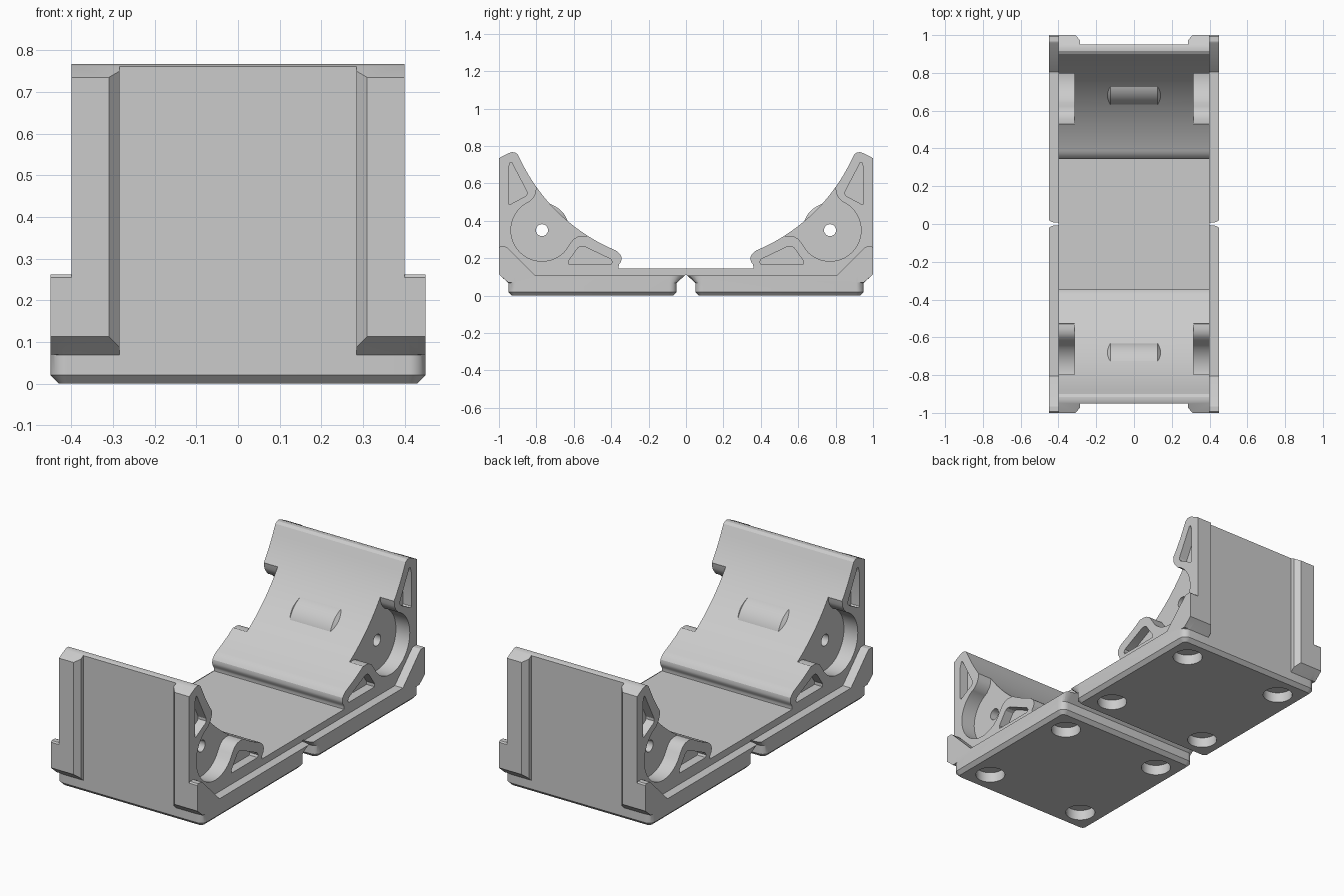
import bpy, bmesh
from math import sin, cos, pi, sqrt, radians

cube = bpy.data.objects.get("Cube")
if cube:
    bpy.data.objects.remove(cube, do_unlink=True)

GREY = (0.6, 0.6, 0.6, 1)
grey = bpy.data.materials.new("plain_grey")
grey.use_nodes = True
grey.diffuse_color = GREY
grey.node_tree.nodes["Principled BSDF"].inputs["Base Color"].default_value = GREY


def loft(name, rings):
    """Closed solid through matching rings of points."""
    bm = bmesh.new()
    loops = [[bm.verts.new(p) for p in ring] for ring in rings]
    n = len(loops[0])
    for a, b in zip(loops, loops[1:]):
        for i in range(n):
            j = (i + 1) % n
            bm.faces.new((a[i], a[j], b[j], b[i]))
    bm.faces.new(loops[0][::-1])
    bm.faces.new(loops[-1])
    if bm.calc_volume(signed=True) < 0:
        bmesh.ops.reverse_faces(bm, faces=bm.faces)
    mesh = bpy.data.meshes.new(name)
    bm.to_mesh(mesh)
    bm.free()
    ob = bpy.data.objects.new(name, mesh)
    bpy.context.collection.objects.link(ob)
    return ob


def prism_x(name, profile, x0, x1):
    return loft(name, [[(x, y, z) for y, z in profile] for x in (x0, x1)])


def prism_z(name, outline, z0, z1):
    return loft(name, [[(x, y, z) for x, y in outline] for z in (z0, z1)])


def arc(cy, cz, r, start, end, n):
    angles = [radians(start + (end - start) * i / n) for i in range(n)]
    return [(cy + r * cos(a), cz + r * sin(a)) for a in angles]


def bake(ob):
    bpy.context.view_layer.update()
    graph = bpy.context.evaluated_depsgraph_get()
    mesh = bpy.data.meshes.new_from_object(ob.evaluated_get(graph))
    ob.modifiers.clear()
    ob.data = mesh


def combine(target, tool, operation):
    """Boolean the tool into the target, then discard the tool."""
    mod = target.modifiers.new("cut", 'BOOLEAN')
    mod.operation, mod.object, mod.solver = operation, tool, 'EXACT'
    bake(target)
    bpy.data.objects.remove(tool, do_unlink=True)


def rounded_ring(h, r, z):
    """Rounded square centred on the foot, trimmed to the narrower width."""
    pts = []
    for k, (sx, sy) in enumerate(((1, 1), (-1, 1), (-1, -1), (1, -1))):
        for i in range(9):
            a = (k + i / 8) * pi / 2
            x = sx * (h - r) + r * cos(a)
            pts.append((max(-0.45, min(0.45, x)), 0.5 + sy * (h - r) + r * sin(a), z))
    return pts


# Cradle cross-section for one half, with the large concave bed
BED_Z, BED_R = 1.147, 0.98
bed = [(y, BED_Z - sqrt(BED_R ** 2 - y * y))
       for y in [0.375 + (0.886 - 0.375) * i / 40 for i in range(41)]]
profile = [(0, 0.113), (0.012, 0.105), (0.035, 0.09), (0.94, 0.09), (1, 0.116),
           (1, 0.735), (0.948, 0.762), (0.932, 0.767), (0.915, 0.766), (0.9, 0.756)]
profile += bed[::-1]
profile += [(0.358, 0.228), (0.347, 0.213), (0.344, 0.196), (0.348, 0.18),
            (0.357, 0.168), (0.36, 0.158), (0.36, 0.145), (0, 0.145)]
cradle = prism_x("cradle", profile, -0.4, 0.4)

# Roller pockets and triangular lightening pockets on both sides
HUB_Y, HUB_Z = 0.77, 0.35
pocket = arc(HUB_Y, HUB_Z, 0.166, 67, -145, 44)
pocket += [(0.622, 0.275), (0.602, 0.302), (0.58, 0.315), (0.555, 0.32), (0.53, 0.318),
           (0.47, 0.4), (0.68, 0.64), (0.79, 0.61), (0.8, 0.57), (0.802, 0.55), (0.812, 0.528)]
upper_tri = [(0.94, 0.712), (0.932, 0.712), (0.85, 0.555), (0.85, 0.542), (0.858, 0.532),
             (0.942, 0.487), (0.95, 0.492), (0.95, 0.68)]
lower_tri = [(0.628, 0.168), (0.4, 0.168), (0.394, 0.18), (0.402, 0.195), (0.545, 0.263),
             (0.562, 0.264), (0.578, 0.255), (0.628, 0.185)]
for side in (-1, 1):
    for shape, floor in ((pocket, 0.315), (upper_tri, 0.35), (lower_tri, 0.35)):
        combine(cradle, prism_x("pocket_cutter", shape, side * floor, side * 0.5), 'DIFFERENCE')

# Raised roller cover in the bed with tapered ends
cover = loft("roller_cover", [[(x, y, z) for y, z in arc(HUB_Y, HUB_Z, r, 0, 360, 48)]
                              for x, r in ((-0.15, 0.118), (-0.125, 0.146),
                                           (0.125, 0.146), (0.15, 0.118))])
combine(cradle, cover, 'UNION')

# Stacking foot with stepped, flared edge
foot = loft("foot", [rounded_ring(0.43, 0.02, 0), rounded_ring(0.45, 0.04, 0.02),
                     rounded_ring(0.45, 0.04, 0.068), rounded_ring(0.493, 0.083, 0.107)])
combine(cradle, foot, 'UNION')

# Wide end block with sloped shoulders and undercut
shoulder = [(0.92, 0.07), (0.95, 0.07), (1, 0.113), (1, 0.255), (0.993, 0.262),
            (0.965, 0.262), (0.955, 0.257), (0.8, 0.102)]
combine(cradle, prism_x("shoulder", shoulder, -0.45, 0.45), 'UNION')

# Recess in the end wall between the two side flanges
recess = [(-0.285, 0.95), (0.285, 0.95), (0.285, 0.972), (0.31, 1), (0.31, 1.1),
          (-0.31, 1.1), (-0.31, 1), (-0.285, 0.972)]
combine(cradle, prism_z("recess_cutter", recess, 0.03, 1), 'DIFFERENCE')

# Axle hole through the hub
axle = prism_x("axle_cutter", arc(HUB_Y, HUB_Z, 0.032, 0, 360, 24), -0.6, 0.6)
combine(cradle, axle, 'DIFFERENCE')

# Round sockets under the foot
for x in (-0.31, 0.31):
    for y in (0.19, 0.81):
        socket = prism_z("socket_cutter", arc(x, y, 0.077, 0, 360, 32), -0.1, 0.057)
        combine(cradle, socket, 'DIFFERENCE')

# Open the middle seam and mirror to the other half
bm = bmesh.new()
bm.from_mesh(cradle.data)
seam = [f for f in bm.faces if all(abs(v.co.y) < 1e-4 for v in f.verts)]
bmesh.ops.delete(bm, geom=seam, context='FACES')
bm.to_mesh(cradle.data)
bm.free()
mirror = cradle.modifiers.new("mirror", 'MIRROR')
mirror.use_axis = (False, True, False)
mirror.merge_threshold = 0.0005
bake(cradle)

cradle.data.materials.clear()
cradle.data.materials.append(grey)
for face in cradle.data.polygons:
    face.material_index = 0
bpy.ops.object.select_all(action='DESELECT')
cradle.select_set(True)
bpy.context.view_layer.objects.active = cradle
bpy.ops.object.shade_smooth_by_angle(angle=radians(25))
